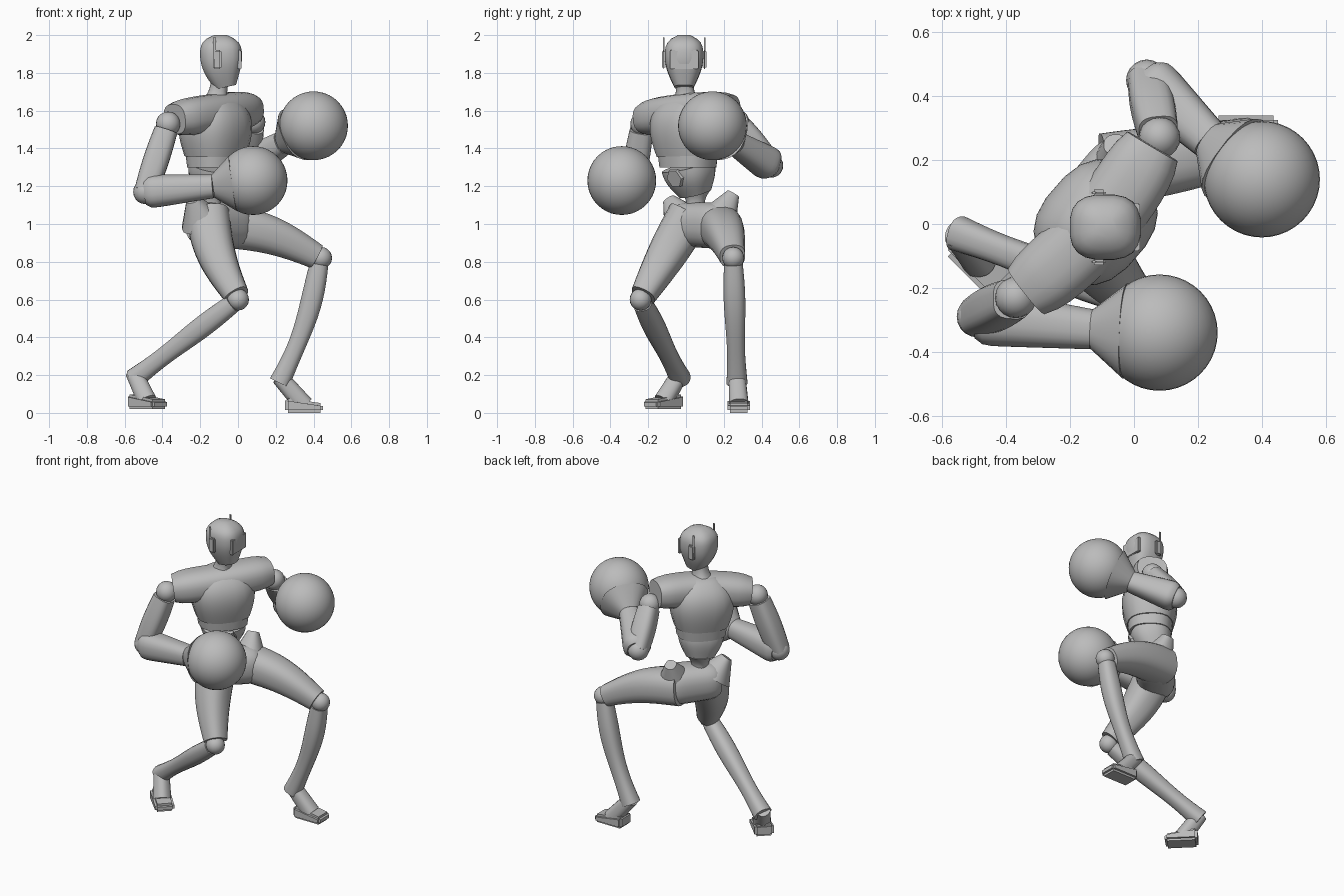
import bpy
import bmesh
import math
from mathutils import Vector, Matrix

default_cube = bpy.data.objects.get("Cube")
if default_cube:
    bpy.data.objects.remove(default_cube, do_unlink=True)

# Single grey material
grey = bpy.data.materials.new("plain grey")
grey.use_nodes = True
colour = (0.5, 0.5, 0.5, 1)
grey.diffuse_color = colour
grey.node_tree.nodes["Principled BSDF"].inputs["Base Color"].default_value = colour

# Main directions; the chest is turned, the head looks along forward
forward, sideways, up = (Vector(row) for row in Matrix.Identity(3))
chest_left = Vector((2, 2.3, 0)).normalized()
chest_front = chest_left.cross(up)
no_bend = Vector()


# Thickness rules, from the start of a part to its end
def straight(t):
    return 1


def muscle(t):
    return 1 + 0.12 * math.sin(math.pi * t)


def calf(t):
    return 1 + 0.12 * math.sin(math.tau * t)


def blunt(t):
    return 1 - 0.2 * abs(2 * t - 1) ** 6


def capped(t):
    return 1 - 0.25 * (1 - t) ** 20


def waisted(t):
    return 1 - 0.3 * math.sin(math.pi * t)


def ribcage(t):
    return 1 + 0.2 * math.sin(math.pi * t) - 0.5 * t ** 6


def skull(t):
    crown = 0.6
    if t < crown:
        return 0.5 + 0.5 * math.sin(math.pi / 2 * t / crown)
    return max(0.1, 1 - ((t - crown) / (1 - crown)) ** 3) ** 0.5


def finish(name, bm):
    """Turn a bmesh into a shaded object with the grey material."""
    bmesh.ops.recalc_face_normals(bm, faces=bm.faces)
    mesh = bpy.data.meshes.new(name)
    bm.to_mesh(mesh)
    bm.free()
    mesh.shade_smooth()
    mesh.set_sharp_from_angle(angle=math.radians(38))
    mesh.materials.append(grey)
    obj = bpy.data.objects.new(name, mesh)
    bpy.context.scene.collection.objects.link(obj)


def tube(name, start, end, first, last, shape=straight, bend=no_bend,
         guide=forward, flat=1, power=2.5, sides=20, steps=14):
    """Body of rounded-square rings along a path, wide along the guide."""
    bm = bmesh.new()
    loops = []
    for step in range(steps + 1):
        t = step / steps
        centre = start.lerp(end, t) + bend * math.sin(math.pi * t)
        way = (end - start + bend * math.pi * math.cos(math.pi * t)).normalized()
        side = (guide - way * guide.dot(way)).normalized()
        front = way.cross(side)
        radius = (first + (last - first) * t) * shape(t)
        loop = []
        for i in range(sides):
            angle = math.tau * (i + 0.5) / sides
            c, s = math.cos(angle), math.sin(angle)
            across = math.copysign(abs(c) ** (2 / power), c)
            along = math.copysign(abs(s) ** (2 / power), s) * flat
            loop.append(bm.verts.new(centre + (side * across + front * along) * radius))
        loops.append(loop)
    for low, high in zip(loops, loops[1:]):
        for i in range(sides):
            j = (i + 1) % sides
            bm.faces.new((low[i], low[j], high[j], high[i]))
    bm.faces.new(loops[0][::-1])
    bm.faces.new(loops[-1])
    finish(name, bm)


def ball(name, centre, radius, sides=20):
    bm = bmesh.new()
    bmesh.ops.create_uvsphere(bm, u_segments=sides, v_segments=sides // 2, radius=radius,
                              matrix=Matrix.Translation(centre))
    finish(name, bm)


def block(name, centre, size, bevel, turn=0, drop=0):
    """Bevelled box; drop lowers the top of its forward end into a wedge."""
    bm = bmesh.new()
    bmesh.ops.create_cube(bm, size=1, matrix=Matrix.LocRotScale(None, None, size))
    for vert in bm.verts:
        if vert.co.x > 0 and vert.co.z > 0:
            vert.co.z -= drop
    bmesh.ops.bevel(bm, geom=bm.edges[:], offset=bevel, segments=2, affect="EDGES")
    bm.transform(Matrix.Translation(centre) @ Matrix.Rotation(turn, 4, "Z"))
    finish(name, bm)


# Head and neck
face = Vector((-0.09, -0.01, 1.87))
crown = face + up * 0.13
chin = face - up * 0.145 + forward * 0.025
tube("head", chin, crown, 0.112, 0.112, skull, forward * -0.01, flat=0.92, power=2.7)
block("visor", face + forward * 0.098, (0.02, 0.15, 0.1), 0.004)
for label, sign in (("left", 1), ("right", -1)):
    ear = face + sideways * sign * 0.108 - forward * 0.02
    block(label + "_ear_pad", ear, (0.045, 0.02, 0.1), 0.008)
    block(label + "_ear_fin", ear + up * 0.06 - forward * 0.015, (0.015, 0.008, 0.12), 0.003)
collar = Vector((-0.12, 0, 1.62))
tube("neck", collar, face - up * 0.08, 0.09, 0.05, waisted)

# Torso
waist = Vector((-0.14, 0.05, 1.06))
ribs = Vector((-0.12, 0.01, 1.36))
tube("chest", ribs, collar + up * 0.06, 0.165, 0.165, ribcage, guide=chest_left, flat=0.86)
tube("rib_band", ribs - up * 0.06, ribs + up * 0.02, 0.15, 0.16, guide=chest_left, flat=0.87)
tube("abdomen", waist + up * 0.1, ribs - up * 0.05, 0.085, 0.14, muscle, guide=chest_left, flat=0.9)
tube("spine", waist - up * 0.02, waist + up * 0.12, 0.06, 0.08, waisted)
belly = waist.lerp(ribs, 0.62) + chest_front * 0.115
outward = (chest_front - up * 0.35) * 0.02
tube("belly_plate", belly, belly + outward, 0.055, 0.05, guide=up, power=2, sides=6, steps=1)
yoke = collar - up * 0.04 - chest_front * 0.025
reach = chest_left * 0.3 + up * 0.025
tube("shoulder_yoke", yoke - reach, yoke + reach, 0.1, 0.1, blunt, chest_front * 0.035 + up * 0.01,
     guide=up, flat=1.15)

# Arms: shoulder, elbow, wrist, glove
arms = {
    "right": ((-0.37, -0.23, 1.53), (-0.49, -0.29, 1.17), (-0.13, -0.33, 1.2), (0.08, -0.34, 1.23)),
    "left": ((0.08, 0.27, 1.54), (0.04, 0.45, 1.31), (0.24, 0.26, 1.43), (0.4, 0.14, 1.52)),
}
for label, joints in arms.items():
    shoulder, elbow, wrist, glove = map(Vector, joints)
    ball(label + "_shoulder_ball", shoulder, 0.065)
    tube(label + "_upper_arm", shoulder.lerp(elbow, 0.1), elbow, 0.062, 0.06, muscle, power=3)
    ball(label + "_elbow_ball", elbow, 0.065)
    tube(label + "_forearm", elbow, wrist, 0.092, 0.063, capped, guide=up)
    tube(label + "_glove_cuff", wrist, wrist.lerp(glove, 0.5), 0.063, 0.15, guide=up)
    ball(label + "_glove", glove, 0.182, 40)

# Pelvis with hip crests
right_hip = Vector((-0.21, -0.04, 1))
left_hip = Vector((0, 0.2, 0.99))
tube("pelvis", right_hip, left_hip, 0.115, 0.125, blunt, guide=up)
for label, base, tip in (("right", right_hip, (-0.24, -0.09, 1.13)),
                         ("left", left_hip, (-0.06, 0.25, 1.16))):
    tube(label + "_hip_crest", base.lerp(waist, 0.25), Vector(tip), 0.11, 0.035)

# Legs: hip, knee, heel, foot, then thigh bend, shin bend and foot turn
legs = {
    "right": ((-0.16, 0.02, 1.05), (0, -0.24, 0.6), (-0.55, -0.03, 0.18), (-0.48, -0.12, 0.06),
              forward * -0.03, no_bend, -math.pi / 4),
    "left": ((-0.09, 0.17, 0.99), (0.44, 0.25, 0.82), (0.22, 0.27, 0.16), (0.35, 0.28, 0.04),
             up * 0.035, forward * 0.03, 0),
}
for label, (*joints, thigh_bend, shin_bend, turn) in legs.items():
    hip, knee, heel, sole = map(Vector, joints)
    tube(label + "_thigh", hip, hip.lerp(knee, 0.95), 0.115, 0.068, muscle, thigh_bend, guide=sideways)
    ball(label + "_knee_ball", knee, 0.058)
    tube(label + "_shin", knee.lerp(heel, 0.05), heel, 0.05, 0.056, calf, shin_bend, guide=sideways)
    tube(label + "_ankle", heel + up * 0.03, sole, 0.045, 0.052, guide=sideways)
    block(label + "_foot", sole, (0.2, 0.12, 0.08), 0.014, turn, 0.03)
